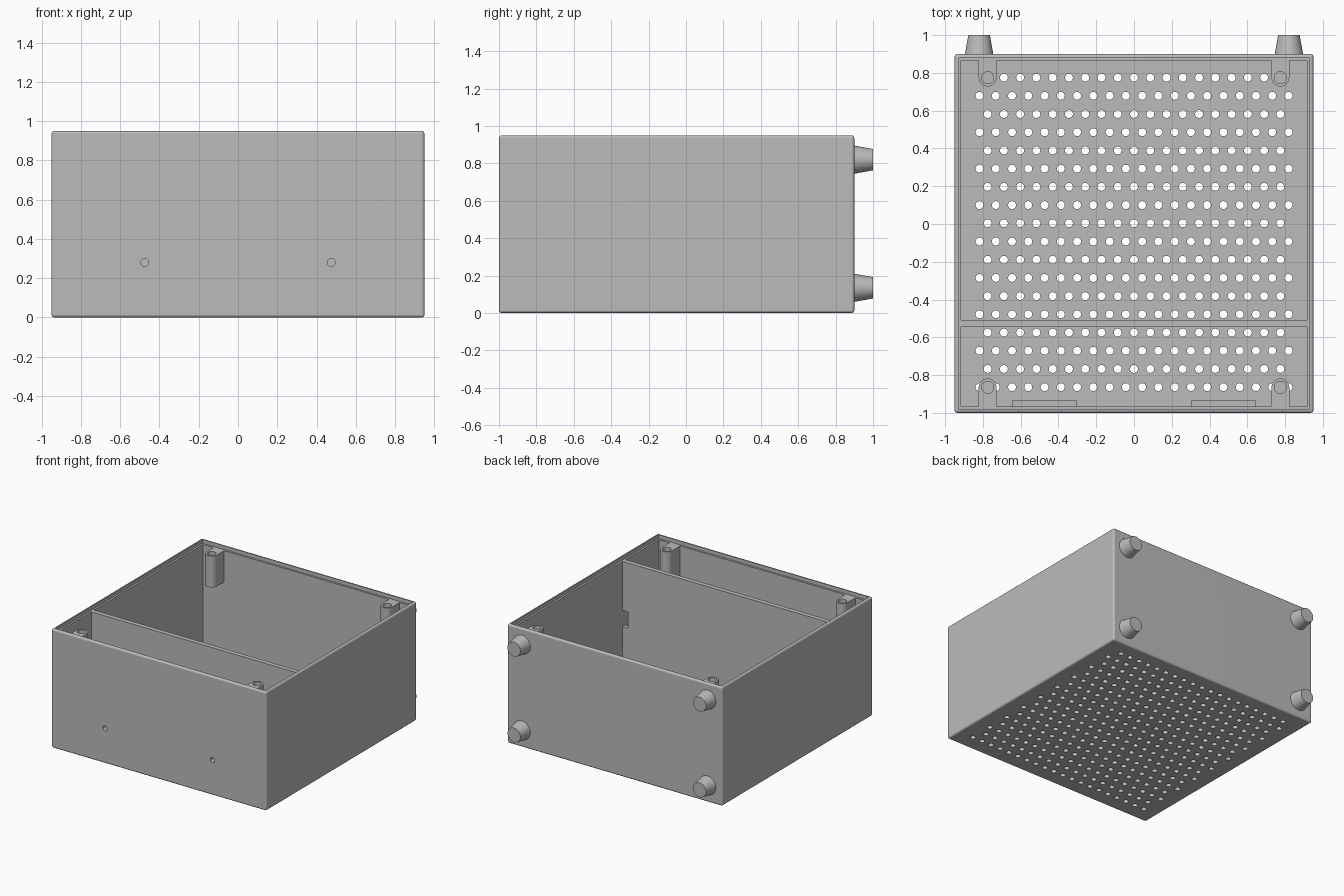
import bpy, bmesh, math
from mathutils import Matrix, Vector

if "Cube" in bpy.data.objects:
    bpy.data.objects.remove(bpy.data.objects["Cube"])

grey = bpy.data.materials.new("plain grey")
grey.diffuse_color = (0.5, 0.5, 0.5, 1)
grey.use_nodes = True
grey.node_tree.nodes["Principled BSDF"].inputs["Base Color"].default_value = grey.diffuse_color

X0, Y0, Y1, H = 0.95, -1.0, 0.9, 0.95    # outer shell limits
WALL, LIP, RIM = 0.035, 0.02, 0.92       # wall, rim step, height of step


def make(name, bm):
    bmesh.ops.recalc_face_normals(bm, faces=bm.faces)
    me = bpy.data.meshes.new(name)
    bm.to_mesh(me)
    bm.free()
    me.materials.append(grey)
    ob = bpy.data.objects.new(name, me)
    bpy.context.collection.objects.link(ob)
    return ob


def add_box(bm, x, y, z):
    m = Matrix.Translation(Vector([sum(a) / 2 for a in (x, y, z)]))
    m = m @ Matrix.Diagonal((x[1] - x[0], y[1] - y[0], z[1] - z[0], 1))
    return bmesh.ops.create_cube(bm, size=1, matrix=m)


def add_cyl(bm, c, r1, r2, depth, axis='Z', n=32):
    m = Matrix.Translation(c)
    if axis == 'Y':
        m = m @ Matrix.Rotation(-math.pi / 2, 4, 'X')
    bmesh.ops.create_cone(bm, cap_ends=True, segments=n, radius1=r1, radius2=r2,
                          depth=depth, matrix=m)


def box(name, x, y, z):
    bm = bmesh.new()
    add_box(bm, x, y, z)
    return make(name, bm)


def cut(ob, cutter):
    mod = ob.modifiers.new("cut", 'BOOLEAN')
    mod.operation, mod.solver, mod.object = 'DIFFERENCE', 'EXACT', cutter
    activate(ob)
    bpy.ops.object.modifier_apply(modifier=mod.name)
    bpy.data.objects.remove(cutter)


def activate(ob):
    bpy.ops.object.select_all(action='DESELECT')
    ob.select_set(True)
    bpy.context.view_layer.objects.active = ob


def smooth(ob):
    activate(ob)
    bpy.ops.object.shade_smooth_by_angle(angle=math.radians(35))
    mod = ob.modifiers.new("flat normals", 'WEIGHTED_NORMAL')
    mod.keep_sharp = True


# Outer shell with softened edges
bm = bmesh.new()
add_box(bm, (-X0, X0), (Y0, Y1), (0, H))
bmesh.ops.bevel(bm, geom=bm.edges[:], offset=0.015, segments=3, profile=0.5, affect='EDGES')
shell = make("case_shell", bm)

# Hollow inside and the stepped rim
cut(shell, box("cavity", (-X0 + WALL, X0 - WALL), (Y0 + WALL, Y1 - WALL), (WALL, 1.1)))
cut(shell, box("rim_step", (-X0 + LIP, X0 - LIP), (Y0 + LIP, Y1 - LIP), (RIM, 1.1)))

# Staggered ventilation holes in the floor
bm = bmesh.new()
for row in range(18):
    n = 19 + row % 2
    for i in range(n):
        add_cyl(bm, ((i - (n - 1) / 2) * 0.0861, 0.775 - row * 0.0964, 0.0),
                0.021, 0.021, 0.15, n=16)
cut(shell, make("vent_holes", bm))

# Small front holes through the wall
bm = bmesh.new()
for s in (-1, 1):
    add_cyl(bm, (s * 0.475, -1, 0.28), 0.02, 0.02, 0.2, 'Y', 20)
cut(shell, make("front_holes", bm))
smooth(shell)

# Reinforcing pads behind the front holes
for side, s in (("left", -1), ("right", 1)):
    pad = box("front_pad_" + side, (s * 0.475 - 0.172, s * 0.475 + 0.172),
              (Y0 + WALL - 0.005, -0.935), (0.108, 0.452))
    bm = bmesh.new()
    add_cyl(bm, (s * 0.475, -0.95, 0.28), 0.02, 0.02, 0.2, 'Y', 20)
    cut(pad, make("pad_hole", bm))
    smooth(pad)

# Dividing wall with a cable notch at one end
divider = box("divider", (-X0 + WALL - 0.005, X0 - WALL + 0.005), (-0.545, -0.508),
              (WALL - 0.005, RIM))
cut(divider, box("cable_notch", (0.87, X0 - WALL), (-0.6, -0.45), (0.40, 0.53)))

# Screw posts: rounded profile joined to the front or back wall
def screw_post(name, x, y, wall_y, d):
    r = 0.047
    pts = [(x - r, wall_y), (x + r, wall_y)]
    pts += [(x + r * math.cos(a), y - d * r * math.sin(a))
            for a in (math.pi * i / 16 for i in range(17))]
    bm = bmesh.new()
    face = bm.faces.new([bm.verts.new((px, py, 0.67)) for px, py in pts])
    ext = bmesh.ops.extrude_face_region(bm, geom=[face])
    bmesh.ops.translate(bm, vec=(0, 0, RIM - 0.67),
                        verts=[v for v in ext["geom"] if isinstance(v, bmesh.types.BMVert)])
    post = make(name, bm)
    bm = bmesh.new()
    add_cyl(bm, (x, y, 0.85), 0.032, 0.032, 0.3)
    cut(post, make("screw_hole", bm))
    smooth(post)


for side, s in (("left", -1), ("right", 1)):
    screw_post("back_post_" + side, s * 0.775, 0.775, Y1 - WALL + 0.005, 1)
    screw_post("front_post_" + side, s * 0.775, -0.865, Y0 + WALL - 0.005, -1)

# Tapered feet on the back
for side, s in (("left", -1), ("right", 1)):
    for level, z in (("lower", 0.135), ("upper", 0.82)):
        bm = bmesh.new()
        add_cyl(bm, (s * 0.82, 0.95, z), 0.075, 0.057, 0.1, 'Y')
        smooth(make(f"foot_{level}_{side}", bm))
